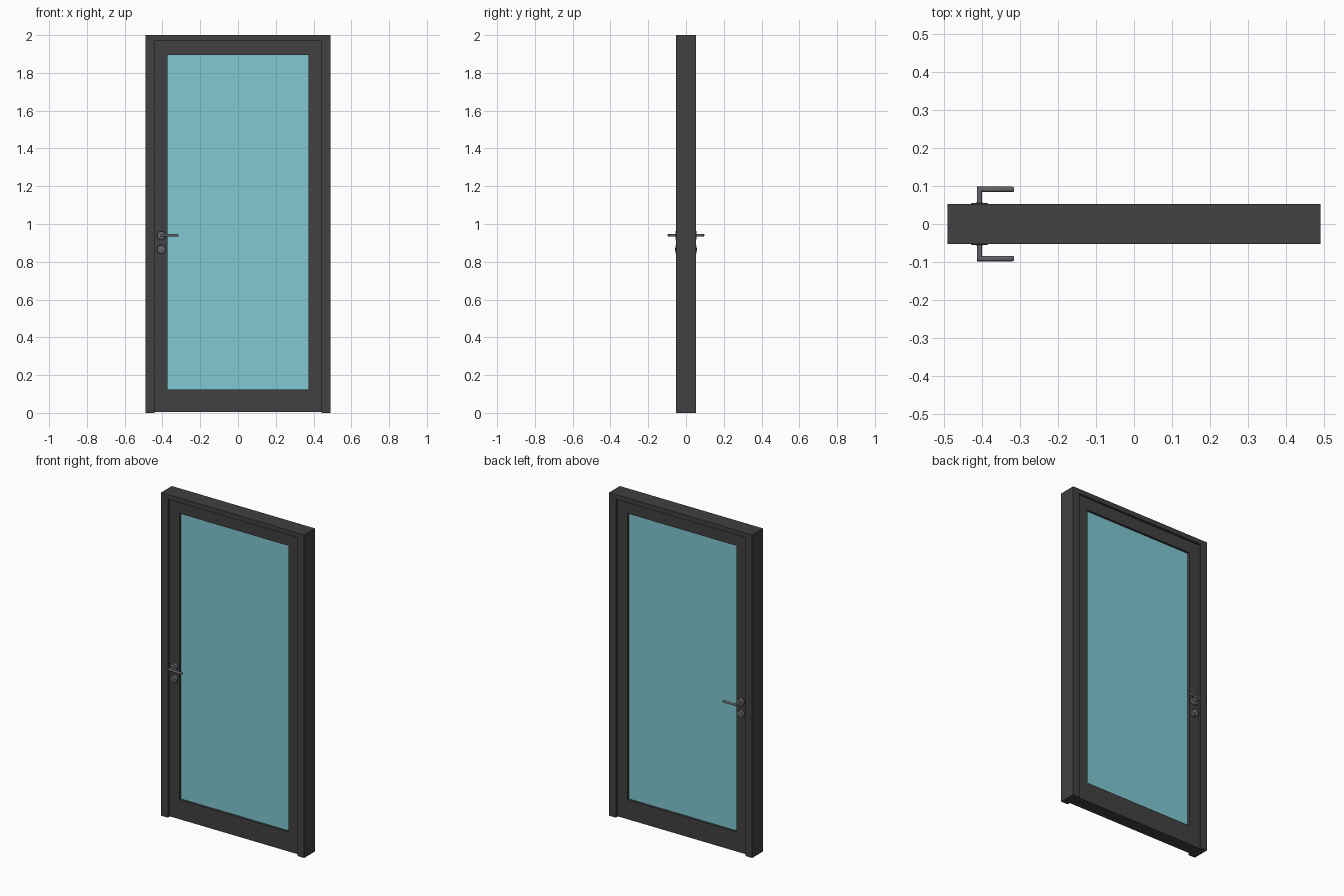
import bpy, bmesh
from math import sin, cos, pi, radians
from mathutils import Matrix

if "Cube" in bpy.data.objects:
    bpy.data.objects.remove(bpy.data.objects["Cube"])


def material(name, color):
    m = bpy.data.materials.new(name)
    m.diffuse_color = color
    m.use_nodes = True
    m.node_tree.nodes["Principled BSDF"].inputs["Base Color"].default_value = m.diffuse_color
    return m


DARK = material("dark_metal", (0.052, 0.052, 0.055, 1))
STEEL = material("handle_metal", (0.13, 0.13, 0.14, 1))
GLASS = material("glass", (0.22, 0.58, 0.65, 0.65))


def finish(name, bm, mat, smooth=False):
    bmesh.ops.recalc_face_normals(bm, faces=bm.faces)
    me = bpy.data.meshes.new(name)
    bm.to_mesh(me)
    bm.free()
    me.materials.append(mat)
    ob = bpy.data.objects.new(name, me)
    bpy.context.collection.objects.link(ob)
    if smooth:
        bpy.ops.object.select_all(action='DESELECT')
        ob.select_set(True)
        bpy.context.view_layer.objects.active = ob
        bpy.ops.object.shade_smooth_by_angle(angle=radians(35))
    return ob


def border(name, outer, inner, depth, mat, closed):
    """Extrude the band between two matching (x, z) outlines to +-depth."""
    bm = bmesh.new()
    a = [bm.verts.new((x, -depth, z)) for x, z in outer]
    b = [bm.verts.new((x, -depth, z)) for x, z in inner]
    n = len(a)
    faces = [bm.faces.new((a[i], a[(i + 1) % n], b[(i + 1) % n], b[i]))
             for i in range(n if closed else n - 1)]
    ext = bmesh.ops.extrude_face_region(bm, geom=faces, use_keep_orig=True)
    moved = [v for v in ext["geom"] if isinstance(v, bmesh.types.BMVert)]
    bmesh.ops.translate(bm, verts=moved, vec=(0, 2 * depth, 0))
    return finish(name, bm, mat)


def rect(x, z0, z1):
    return [(-x, z0), (-x, z1), (x, z1), (x, z0)]


def loft(name, rings, mat):
    bm = bmesh.new()
    vs = [[bm.verts.new(p) for p in r] for r in rings]
    n = len(vs[0])
    for a, b in zip(vs, vs[1:]):
        for i in range(n):
            bm.faces.new((a[i], a[(i + 1) % n], b[(i + 1) % n], b[i]))
    bm.faces.new(vs[0])
    bm.faces.new(vs[-1])
    return finish(name, bm, mat, True)


def disc(name, x, z, side, profile, n=32):
    """Round part turned about the y axis; profile holds (radius, y)."""
    angles = [2 * pi * i / n for i in range(n)]
    loft(name, [[(x + r * cos(a), side * y, z + r * sin(a)) for a in angles]
                for r, y in profile], STEEL)


# fixed frame, open at the floor
border("door_frame", rect(0.49, 0, 2), rect(0.443, 0, 1.97), 0.0525, DARK, False)

# recessed door leaf with a taller bottom rail
LEAF_Y = 0.039
border("door_leaf", rect(0.443, 0.004, 1.97), rect(0.373, 0.125, 1.896), LEAF_Y, DARK, True)

# glass pane
bm = bmesh.new()
bmesh.ops.create_cube(bm, size=1, matrix=Matrix.Translation((0, 0, 1.0105))
                      @ Matrix.Diagonal((0.746, 0.05, 1.771, 1)))
finish("glass_pane", bm, GLASS)

# handle sets on both faces
HX, HZ, LOCK_Z, R, HY = -0.406, 0.94, 0.865, 0.007, 0.091
ANG = [2 * pi * i / 20 for i in range(20)]
for side, label in ((-1, "front"), (1, "back")):
    plate = [(0.023, LEAF_Y), (0.023, 0.052), (0.0215, 0.0545), (0.019, 0.055)]
    disc("handle_rosette_" + label, HX, HZ, side, plate)
    disc("lock_rosette_" + label, HX, LOCK_Z, side, plate)
    disc("lock_cylinder_" + label, HX, LOCK_Z, side,
         [(0.009, 0.054), (0.009, 0.0565), (0.008, 0.057)])
    # spindle, mitred corner, then lever with a rounded tip
    rings = [[(HX + R * cos(a), side * LEAF_Y, HZ + R * sin(a)) for a in ANG],
             [(HX + R * cos(a), side * (HY - R * cos(a)), HZ + R * sin(a)) for a in ANG]]
    for x, r in ((-0.320, R), (-0.317, 0.0062), (-0.315, 0.004)):
        rings.append([(x, side * (HY - r * cos(a)), HZ + r * sin(a)) for a in ANG])
    loft("lever_handle_" + label, rings, STEEL)
